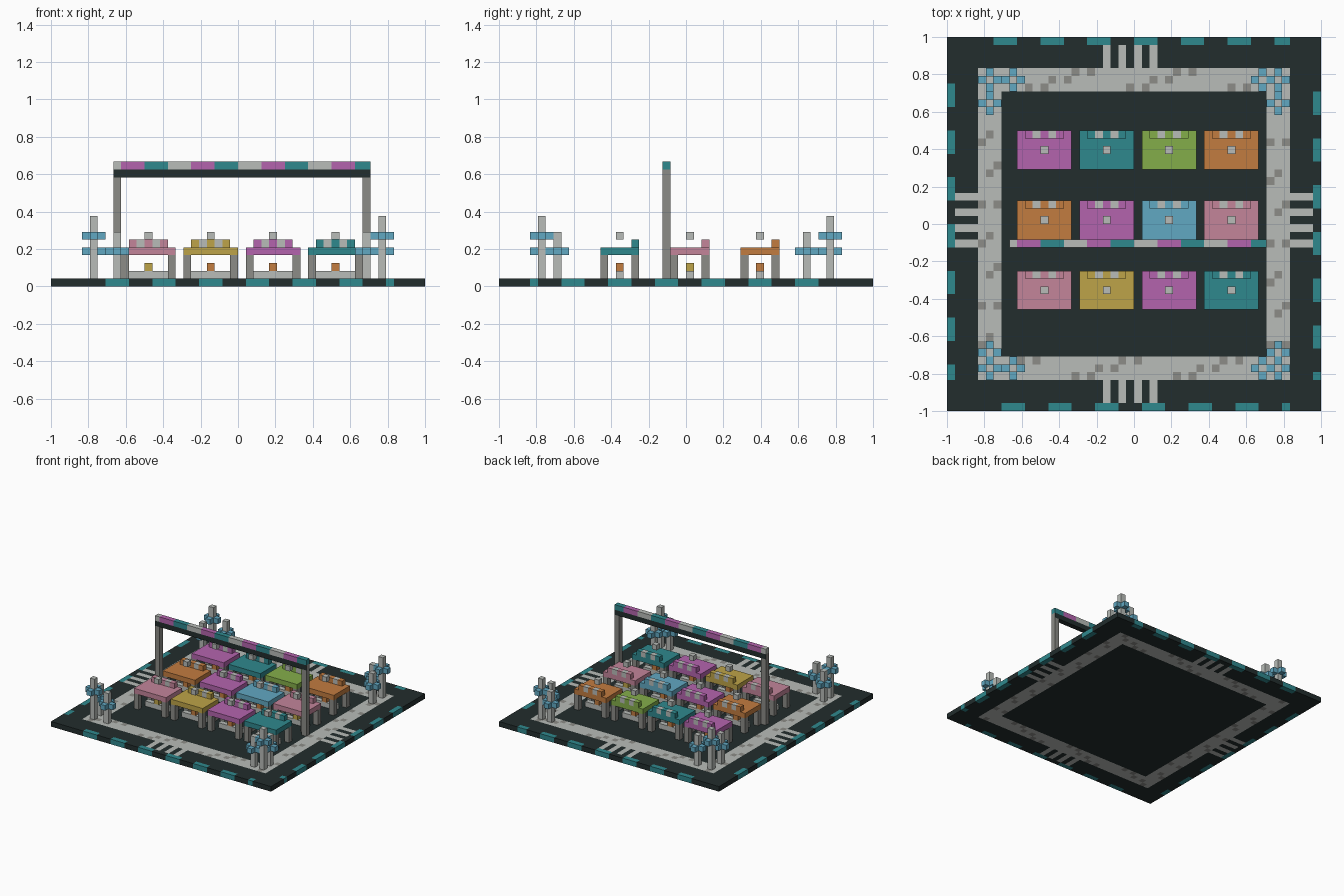
import bpy
import bmesh
from mathutils import Matrix, Vector

cube = bpy.data.objects.get("Cube")
if cube:
    bpy.data.objects.remove(cube)

U = 1 / 24      # one block
HALF = 24       # half the board, in blocks


def linear(c):
    c /= 255
    return c / 12.92 if c <= 0.04045 else ((c + 0.055) / 1.055) ** 2.4


def material(name, *rgb):
    mat = bpy.data.materials.new(name)
    color = [linear(c) for c in rgb] + [1]
    mat.diffuse_color = color
    mat.use_nodes = True
    mat.node_tree.nodes["Principled BSDF"].inputs["Base Color"].default_value = color
    return mat


DARK = material("dark slate", 34, 45, 45)
LIGHT = material("light stone", 184, 188, 184)
GRAY = material("mid gray", 140, 140, 135)
TEAL = material("teal", 47, 136, 141)
MAGENTA = material("magenta", 180, 100, 174)
GREEN = material("green", 132, 174, 74)
ORANGE = material("orange", 194, 124, 64)
BLUE = material("sky blue", 97, 168, 194)
PINK = material("pink", 195, 133, 154)
YELLOW = material("yellow", 190, 164, 72)


def finish(name, bm, mats):
    mesh = bpy.data.meshes.new(name)
    bm.to_mesh(mesh)
    bm.free()
    for mat in mats:
        mesh.materials.append(mat)
    obj = bpy.data.objects.new(name, mesh)
    bpy.context.collection.objects.link(obj)
    return obj


def blocks(name, mat, *boxes):
    """Boxes given as (low corner, size), in blocks."""
    bm = bmesh.new()
    for low, size in boxes:
        size = Vector(size)
        mid = Vector(low) + size / 2
        bmesh.ops.create_cube(bm, size=1, matrix=Matrix.Translation(mid * U)
                              @ Matrix.Diagonal((*(size * U), 1)))
    return finish(name, bm, [mat])


# Board: paving, crossings and border dashes follow the block position
def board_color(x, y):
    edge = HALF - 1
    ax, ay = abs(x + 0.5), abs(y + 0.5)
    if max(ax, ay) > edge:
        if min(ax, ay) > 20:
            return 0
        if ay > edge:
            phase = x if y > 0 else x - 1
        else:
            phase = y - 3 if x < 0 else y - 2
        return 3 if phase % 6 < 3 else 0
    if 17 < max(ax, ay) < 20:
        return 2 if (7 * x + 5 * y) % 13 < 2 else 1
    if max(ax, ay) > 20:
        if ay > ax and x in (-4, -2, 0, 2):
            return 1
        if ax > ay and y in (-3, -1, 1, 3):
            return 1
    return 0


bm = bmesh.new()
bmesh.ops.create_grid(bm, x_segments=2 * HALF, y_segments=2 * HALF, size=1)
top = bmesh.ops.extrude_face_region(bm, geom=bm.faces[:])["geom"]
bmesh.ops.translate(bm, vec=(0, 0, U),
                    verts=[v for v in top if isinstance(v, bmesh.types.BMVert)])
bmesh.ops.recalc_face_normals(bm, faces=bm.faces[:])
for face in bm.faces:
    inside = (face.calc_center_median() - face.normal * U * 0.3) / U
    face.material_index = board_color(int(inside.x // 1), int(inside.y // 1))
finish("board", bm, [DARK, LIGHT, GRAY, TEAL])


# Market stalls
def stall(x, y, color, goods):
    blocks("stall_legs", GRAY, *[((x + i, y + j, 1), (1, 1, 3))
                                 for i in (0, 6) for j in (0, 4)])
    blocks("stall_counter", LIGHT, ((x + 1, y + 2, 1), (5, 1, 1)))
    blocks("stall_goods", goods, ((x + 3, y + 2, 2), (1, 1, 1)))
    blocks("stall_canopy", color, ((x, y, 4), (7, 5, 1)))
    blocks("stall_ridge", color, *[((x + i, y + 4, 5), (1, 1, 1)) for i in (1, 3, 5)])
    blocks("stall_ridge_trim", LIGHT, *[((x + i, y + 4, 5), (1, 1, 1)) for i in (2, 4)])
    blocks("stall_lamp", LIGHT, ((x + 3, y + 2, 6), (1, 1, 1)))


rows = [(-11, (PINK, YELLOW, MAGENTA, TEAL)),
        (-2, (ORANGE, MAGENTA, BLUE, PINK)),
        (7, (MAGENTA, TEAL, GREEN, ORANGE))]
for y, colors in rows:
    for i, color in enumerate(colors):
        stall(-15 + 8 * i, y, color, YELLOW if color == PINK else ORANGE)

# Gateway with a striped banner
blocks("gate_posts", GRAY, *[((x, -3, 1), (1, 1, 13)) for x in (-16, 16)])
beam = blocks("gate_beam", DARK, ((-16, -3, 14), (33, 1, 1)))
beam.data.materials.append(GRAY)
for face in beam.data.polygons:
    face.material_index = int(abs(face.normal.x) > 0.5)
for k, color in enumerate((LIGHT, MAGENTA, TEAL)):
    blocks("gate_banner", color, *[((x, -3, 15), (1, 1, 1))
                                   for x in range(-16, 17) if (x // 3) % 3 == k])


# Corner pillars with cross-shaped collars
def pillar(x, y, height, collar):
    blocks("pillar", LIGHT, ((x, y, 1), (1, 1, height)))
    blocks("pillar_collar", BLUE, *[((x + i, y + j, collar), (1, 1, 1))
                                    for i, j in ((1, 0), (-1, 0), (0, 1), (0, -1))])


for x, near_x in ((-19, -16), (18, 16)):
    for y, near_y in ((-19, -17), (18, 15)):
        pillar(x, y, 8, 6)
        pillar(near_x, y, 6, 4)
        pillar(x, near_y, 6, 4)
